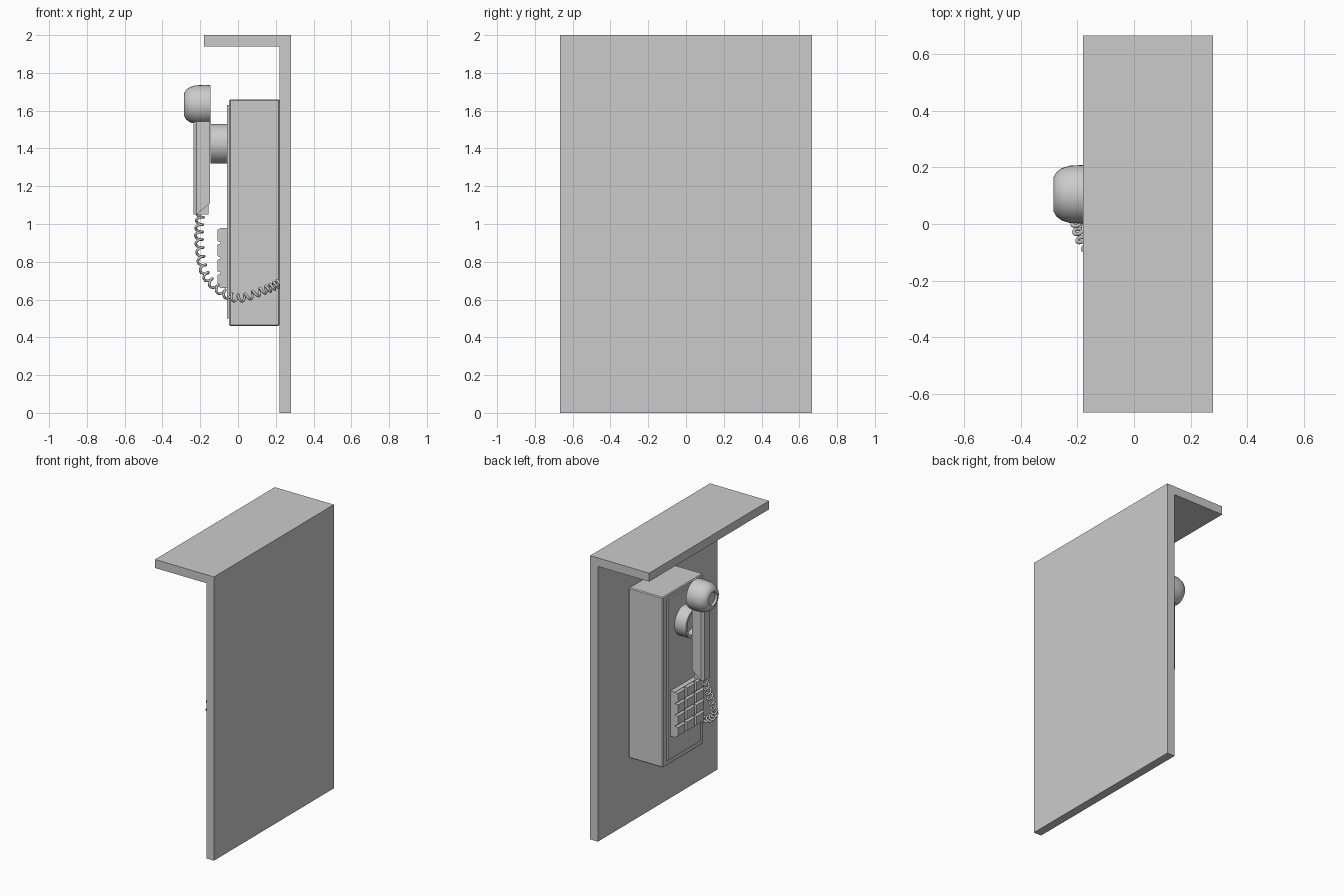
import bpy, bmesh, math
from mathutils import Vector, Matrix

cube = bpy.data.objects.get("Cube")
if cube:
    bpy.data.objects.remove(cube, do_unlink=True)

grey = bpy.data.materials.new("plain_grey")
grey.use_nodes = True
COLOUR = (0.6, 0.6, 0.6, 1)
grey.diffuse_color = COLOUR
grey.node_tree.nodes["Principled BSDF"].inputs["Base Color"].default_value = COLOUR

MID = 0.1  # y of the telephone's centre line


def finish(name, bm, bevel=0, smooth=False):
    bmesh.ops.recalc_face_normals(bm, faces=bm.faces)
    mesh = bpy.data.meshes.new(name)
    bm.to_mesh(mesh)
    bm.free()
    ob = bpy.data.objects.new(name, mesh)
    bpy.context.collection.objects.link(ob)
    mesh.materials.append(grey)
    if bevel:
        mod = ob.modifiers.new("Bevel", "BEVEL")
        mod.width, mod.segments = bevel, 1
    if smooth:
        bpy.ops.object.select_all(action="DESELECT")
        ob.select_set(True)
        bpy.context.view_layer.objects.active = ob
        bpy.ops.object.shade_smooth_by_angle(angle=math.radians(35))
    return ob


def add_box(bm, low, high):
    low, high = Vector(low), Vector(high)
    size = high - low
    matrix = Matrix.Translation((low + high) / 2) @ Matrix.Diagonal((*size, 1))
    return bmesh.ops.create_cube(bm, size=1, matrix=matrix)["verts"]


def box(name, low, high, bevel=0):
    bm = bmesh.new()
    add_box(bm, low, high)
    return finish(name, bm, bevel)


def extrude(name, points, direction):
    bm = bmesh.new()
    face = bm.faces.new([bm.verts.new(p) for p in points])
    result = bmesh.ops.extrude_face_region(bm, geom=[face], use_keep_orig=True)
    verts = [v for v in result["geom"] if isinstance(v, bmesh.types.BMVert)]
    bmesh.ops.translate(bm, verts=verts, vec=direction)
    return finish(name, bm)


def lathe(name, profile, z, sides=32):
    """Turn (x, radius) points around an axis along x at height z."""
    bm = bmesh.new()
    verts = [bm.verts.new((x, MID + 0.005, z + r)) for x, r in profile]
    edges = [bm.edges.new(pair) for pair in zip(verts, verts[1:])]
    bmesh.ops.spin(bm, geom=verts + edges, cent=(0, MID + 0.005, z), axis=(1, 0, 0),
                   angle=math.tau, steps=sides)
    bmesh.ops.remove_doubles(bm, verts=bm.verts, dist=0.0001)
    return finish(name, bm, smooth=True)


# Backboard with the roof as one bent profile
outline = [(0.28, 0), (0.28, 2), (-0.18, 2), (-0.18, 1.94), (0.22, 1.94), (0.22, 0)]
extrude("backboard_and_roof", [(x, -0.667, z) for x, z in outline], (0, 1.334, 0))

# Telephone body and raised face plate
box("phone_body", (-0.047, MID - 0.225, 0.46), (0.22, MID + 0.225, 1.66), 0.006)
box("face_plate", (-0.058, MID - 0.185, 0.5), (-0.04, MID + 0.185, 1.63))

# Hollow round cradle
lathe("cradle", [(-0.05, 0), (-0.05, 0.105), (-0.145, 0.105), (-0.145, 0.085),
                 (-0.085, 0.085), (-0.085, 0)], 1.425)

# Earpiece with a rounded back and a shallow dish
lathe("earpiece", [(-0.145, 0), (-0.145, 0.102), (-0.17, 0.104), (-0.225, 0.102),
                   (-0.255, 0.093), (-0.275, 0.078), (-0.285, 0.06), (-0.285, 0.048),
                   (-0.272, 0.042), (-0.272, 0)], 1.632)

# Handle with chamfered outer corners and a sloped lower end
half, cut = 0.045, 0.014
section = [(-0.148, half), (-0.22, half), (-0.235, half - cut),
           (-0.235, cut - half), (-0.22, -half), (-0.148, -half)]
handle = extrude("handset_handle", [(x, MID + y, 1.05) for x, y in section], (0, 0, 0.55))
for v in handle.data.vertices:
    if v.co.z < 1.1 and v.co.x > -0.16:
        v.co.z += 0.06
        v.co.x += 0.0
box("handle_end", (-0.225, MID - 0.035, 1.05), (-0.157, MID + 0.035, 1.13))

# Keypad base and tapered keys
box("keypad_base", (-0.092, MID - 0.155, 0.66), (-0.05, MID + 0.155, 0.98))
bm = bmesh.new()
for row in range(4):
    for column in range(3):
        y = MID + (column - 1) * 0.105
        z = 0.7 + row * 0.08
        for v in add_box(bm, (-0.108, y - 0.048, z - 0.038), (-0.09, y + 0.048, z + 0.038)):
            if v.co.x < -0.1:
                v.co.y = y + (v.co.y - y) * 0.85
                v.co.z = z + (v.co.z - z) * 0.8
finish("keys", bm)

# Coiled cord: a helix wound along a smooth path
path = [Vector(p) for p in [(-0.2, 0.1, 1.06), (-0.205, 0.03, 0.9), (-0.165, -0.08, 0.72),
                            (-0.02, -0.17, 0.61), (0.14, -0.2, 0.65), (0.225, -0.2, 0.69)]]
ends = [path[0] * 2 - path[1]] + path + [path[-1] * 2 - path[-2]]


def along(t):
    """Point on a Catmull-Rom path, t from 0 to 1."""
    s = min(t, 0.99999) * (len(path) - 1)
    i = int(s)
    u = s - i
    a, b, c, d = ends[i:i + 4]
    return (b * 2 + (c - a) * u + (a * 2 - b * 5 + c * 4 - d) * u ** 2
            + (b * 3 - a - c * 3 + d) * u ** 3) / 2


turns, steps = 20, 320
cord = bpy.data.curves.new("coiled_cord", "CURVE")
cord.dimensions = "3D"
cord.bevel_depth, cord.bevel_resolution = 0.007, 2
cord.use_fill_caps = True
spline = cord.splines.new("POLY")
spline.points.add(steps)
for i in range(steps + 1):
    t = i / steps
    tangent = (along(min(t + 0.01, 1)) - along(max(t - 0.01, 0))).normalized()
    side = tangent.cross(Vector((0.5, -1, 0))).normalized()
    other = tangent.cross(side)
    angle = math.tau * turns * t
    point = along(t) + (side * math.cos(angle) + other * math.sin(angle)) * 0.019
    spline.points[i].co = (*point, 1)
spline.use_smooth = True
cord.materials.append(grey)
cord_object = bpy.data.objects.new("coiled_cord", cord)
bpy.context.collection.objects.link(cord_object)
bpy.ops.object.select_all(action="DESELECT")
cord_object.select_set(True)
bpy.context.view_layer.objects.active = cord_object
bpy.ops.object.convert(target="MESH")
